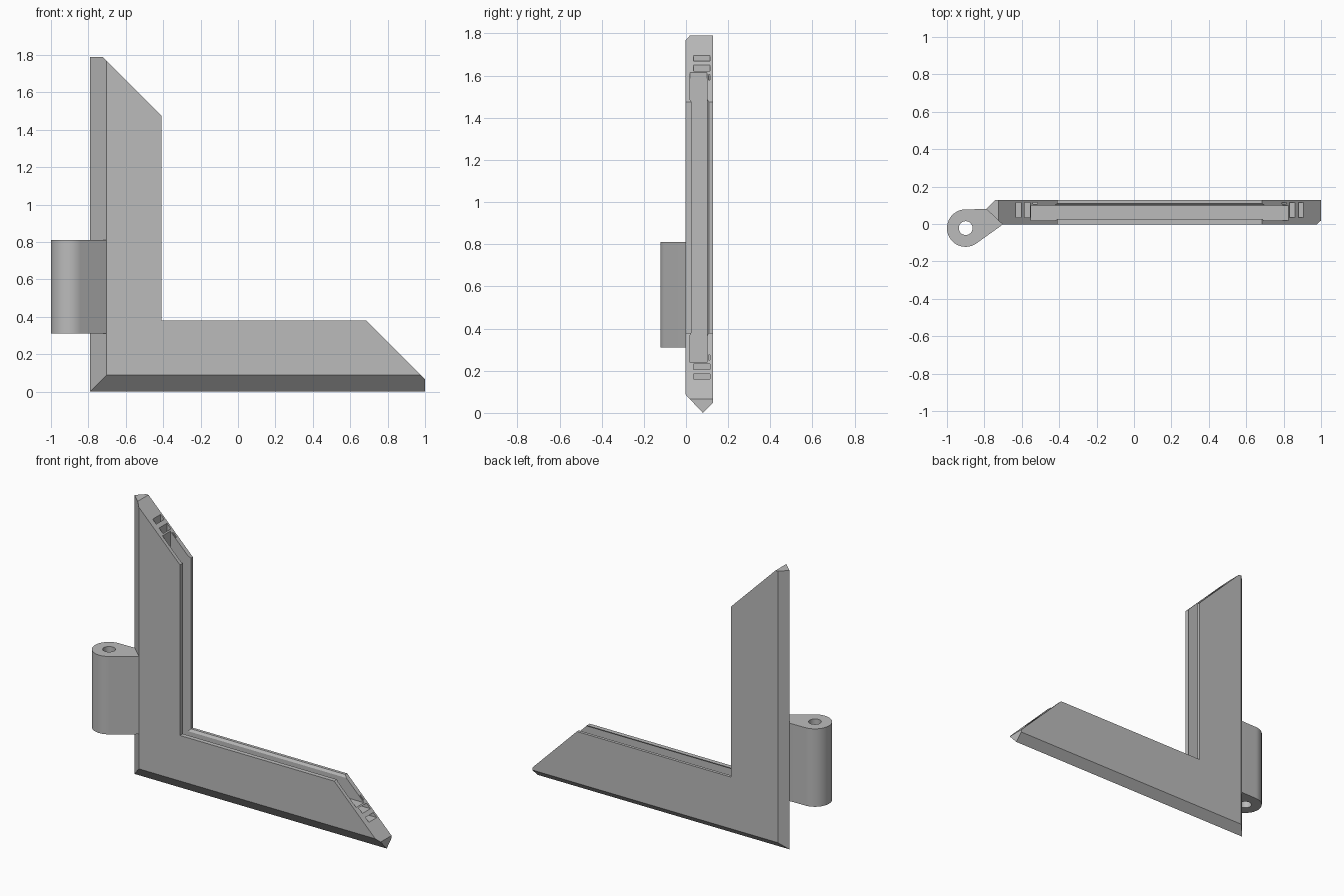
import bpy
import bmesh
import math
from mathutils import Vector

cube = bpy.data.objects.get("Cube")
if cube:
    bpy.data.objects.remove(cube, do_unlink=True)

grey = bpy.data.materials.new("light grey")
grey.use_nodes = True
colour = (0.5, 0.5, 0.5, 1)
grey.diffuse_color = colour
grey.node_tree.nodes["Principled BSDF"].inputs["Base Color"].default_value = colour

LEFT, TOP, RIGHT = -0.79, 1.79, 1.0
MITRE = 1.065            # the end cuts lie on x + z = MITRE
KINK = 0.065             # depth where the square tip meets the end cut
FRONT, BACK, TIP = -0.003, 0.128, 0.08


def finish(bm, name):
    bmesh.ops.recalc_face_normals(bm, faces=bm.faces[:])
    mesh = bpy.data.meshes.new(name)
    bm.to_mesh(mesh)
    bm.free()
    mesh.materials.append(grey)
    obj = bpy.data.objects.new(name, mesh)
    bpy.context.collection.objects.link(obj)
    return obj


def rect(d0, d1, y0, y1):
    return [(d0, y0), (d1, y0), (d1, y1), (d0, y1)]


def sweep(bm, loop):
    """Run a (depth, y) loop down the upright and along the sill."""
    rings = []
    for place in (
        lambda d, y: (LEFT + d, y, min(TOP, MITRE - LEFT - d)),
        lambda d, y: (LEFT + d, y, d),
        lambda d, y: (min(RIGHT, MITRE - d), y, d),
    ):
        rings.append([bm.verts.new(place(d, y)) for d, y in loop])
    n = len(loop)
    for a, b in zip(rings, rings[1:]):
        for i in range(n):
            j = (i + 1) % n
            bm.faces.new((a[i], a[j], b[j], b[i]))
    return rings[0], rings[2]


# Corner frame: pointed outer edge, glazing groove inside, hollow chambers
kink_y = TIP + (FRONT - TIP) * KINK / 0.088
outer = [
    (KINK, BACK), (0.048, BACK), (0, TIP), (KINK, kink_y),
    (0.088, FRONT), (0.38, FRONT), (0.38, 0.026), (0.37, 0.02),
    (0.24, 0.02), (0.24, 0.099), (0.365, 0.099), (0.38, 0.109), (0.38, BACK),
]
chambers = [
    rect(0.16, 0.185, 0.035, 0.115),
    rect(0.205, 0.233, 0.035, 0.115),
    rect(0.25, 0.275, 0.106, 0.114),
]
bm = bmesh.new()
outer_ends = sweep(bm, outer)
chamber_ends = [sweep(bm, c) for c in chambers]
for end in range(2):
    ring = outer_ends[end]
    bm.faces.new(ring[:4])
    loops = [ring[3:] + ring[:1]] + [c[end] for c in chamber_ends]
    edges = []
    for loop in loops:
        for a, b in zip(loop, loop[1:] + loop[:1]):
            edges.append(bm.edges.get((a, b)) or bm.edges.new((a, b)))
    bmesh.ops.triangle_fill(bm, edges=edges, use_beauty=True,
                            normal=Vector((1, 0, 1)).normalized())
finish(bm, "corner_frame")

# Hinge knuckle: round barrel with a pin hole, tapering into the frame edge
CX, CY, R, HOLE = -0.9, -0.022, 0.1, 0.037
SEG = 40
start, stop = math.radians(90), math.radians(305)
profile = [(CX + R * math.cos(a), CY + R * math.sin(a))
           for a in (start + (stop - start) * i / SEG for i in range(SEG + 1))]
profile += [(LEFT + 0.088, FRONT), (LEFT, TIP)]
hole = [(CX + HOLE * math.cos(a), CY + HOLE * math.sin(a))
        for a in (math.tau * i / SEG for i in range(SEG))]
bm = bmesh.new()
levels = {0.31: [], 0.81: []}
for z, edges in levels.items():
    for loop in (profile, hole):
        vs = [bm.verts.new((x, y, z)) for x, y in loop]
        edges += [bm.edges.new(p) for p in zip(vs, vs[1:] + vs[:1])]
low, high = levels.values()
for e, f in zip(low, high):
    bm.faces.new((e.verts[0], e.verts[1], f.verts[1], f.verts[0]))
for edges in (low, high):
    bmesh.ops.triangle_fill(bm, edges=edges, use_beauty=True, normal=(0, 0, 1))
knuckle = finish(bm, "hinge_knuckle")
bpy.ops.object.select_all(action="DESELECT")
knuckle.select_set(True)
bpy.context.view_layer.objects.active = knuckle
bpy.ops.object.shade_smooth_by_angle(angle=math.radians(30))
